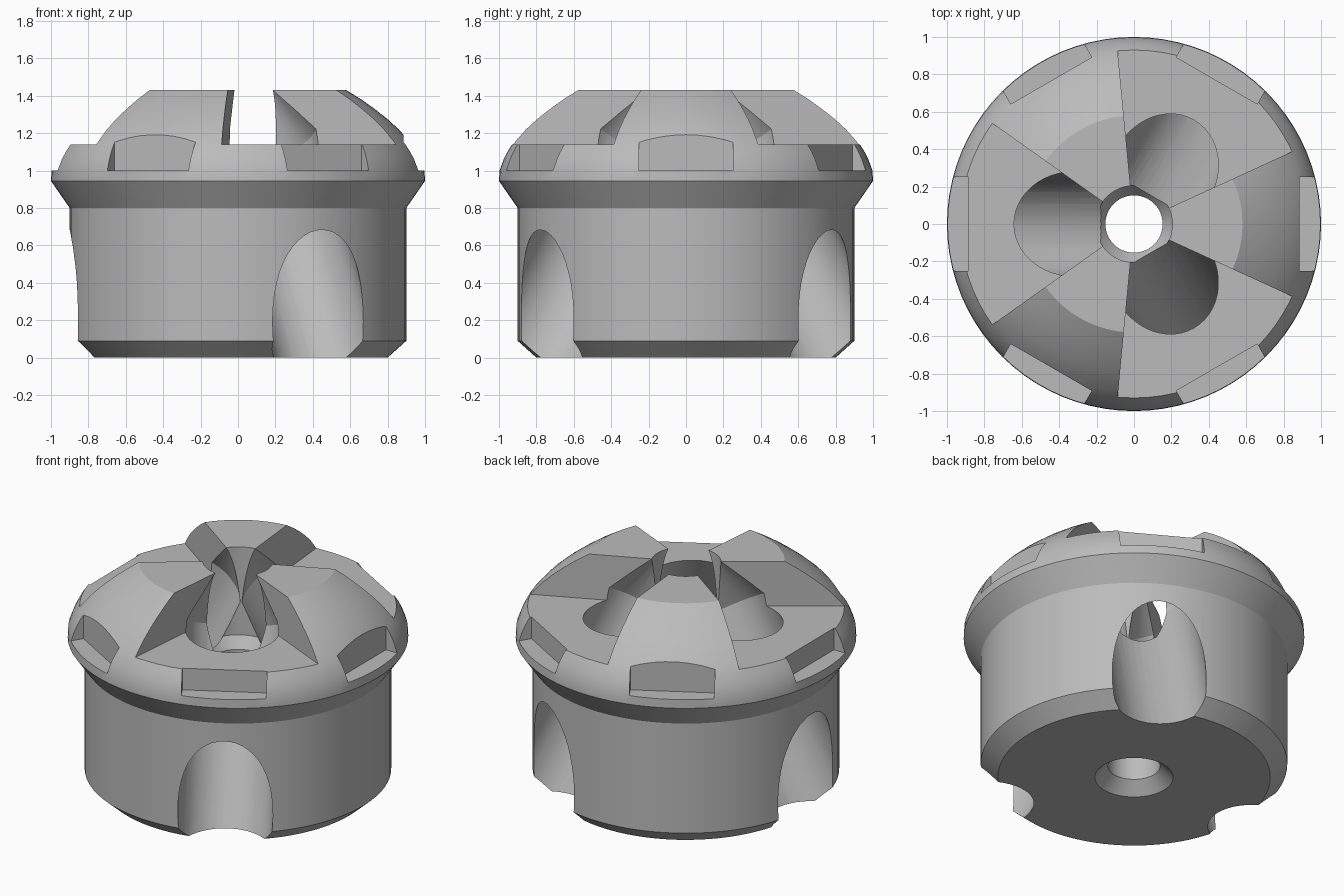
import bpy, bmesh
from math import atan, cos, sin, pi, radians
from mathutils import Matrix

cube = bpy.data.objects.get("Cube")
if cube:
    bpy.data.objects.remove(cube)

grey = bpy.data.materials.new("plain_grey")
grey.use_nodes = True
grey.diffuse_color = (0.5, 0.5, 0.5, 1)
grey.node_tree.nodes["Principled BSDF"].inputs["Base Color"].default_value = (0.5, 0.5, 0.5, 1)


def finish(name, bm, matrix=Matrix()):
    bm.transform(matrix)
    bmesh.ops.recalc_face_normals(bm, faces=bm.faces)
    mesh = bpy.data.meshes.new(name)
    bm.to_mesh(mesh)
    bm.free()
    mesh.materials.append(grey)
    obj = bpy.data.objects.new(name, mesh)
    bpy.context.collection.objects.link(obj)
    return obj


def lathe(name, profile, steps, ring=False, matrix=Matrix()):
    """Revolve (radius, z) points; a ring joins its ends, otherwise they are capped."""
    bm = bmesh.new()
    loops = [[bm.verts.new((r * cos(2 * pi * i / steps), r * sin(2 * pi * i / steps), z))
              for i in range(steps)] for r, z in profile]
    pairs = list(zip(loops, loops[1:]))
    if ring:
        pairs.append((loops[-1], loops[0]))
    else:
        bm.faces.new(loops[0])
        bm.faces.new(loops[-1])
    for a, b in pairs:
        for i in range(steps):
            j = (i + 1) % steps
            bm.faces.new((a[i], a[j], b[j], b[i]))
    return finish(name, bm, matrix)


def prism(name, outline, low, high, matrix):
    bm = bmesh.new()
    face = bm.faces.new([bm.verts.new((x, y, low)) for x, y in outline])
    top = bmesh.ops.extrude_face_region(bm, geom=[face])["geom"]
    bmesh.ops.translate(bm, vec=(0, 0, high - low),
                        verts=[v for v in top if isinstance(v, bmesh.types.BMVert)])
    return finish(name, bm, matrix)


# Flanged body with domed cap and a central bore countersunk at both ends
body = lathe("domed_body", [
    (0.23, 0), (0.80, 0), (0.90, 0.09), (0.90, 0.80), (1.0, 0.945),
    (0.997, 1.0), (0.975, 1.06), (0.955, 1.1), (0.93, 1.14), (0.90, 1.175),
    (0.86, 1.22), (0.80, 1.275), (0.73, 1.33), (0.66, 1.38), (0.58, 1.43),
    (0.205, 1.43), (0.205, 0.86), (0.153, 0.79), (0.153, 0.075)], 80, ring=True)

cutters = []
slope = 0.565
half = radians(35.4)
for k in range(3):
    turn = Matrix.Rotation(pi / 3 + k * 2 * pi / 3, 4, "Z")
    # Wedge slot through the dome
    wedge = [(0, 0), (1.6 * cos(half), -1.6 * sin(half)), (1.6 * cos(half), 1.6 * sin(half))]
    cutters.append(prism("slot_cutter", wedge, 1.14, 1.7, turn))
    # Slanted drill hole, pointed at its upper end
    tilt = turn @ Matrix.Translation((0.32, 0, 1.14)) @ Matrix.Rotation(-atan(slope), 4, "Y")
    cutters.append(lathe("drill_cutter", [(0.28, -1.65), (0.28, 0.046), (0.004, 0.528)],
                         48, matrix=tilt))

# Six flat notches around the rim
for k in range(6):
    box = [(0.885, -0.25), (1.3, -0.25), (1.3, 0.25), (0.885, 0.25)]
    cutters.append(prism("notch_cutter", box, 1.0, 1.4, Matrix.Rotation(k * pi / 3, 4, "Z")))

for cutter in cutters:
    mod = body.modifiers.new("cut", "BOOLEAN")
    mod.operation = "DIFFERENCE"
    mod.solver = "EXACT"
    mod.object = cutter
    cutter.hide_render = True

# Apply the cuts, then remove the cutters
bpy.context.view_layer.update()
graph = bpy.context.evaluated_depsgraph_get()
cut_mesh = bpy.data.meshes.new_from_object(body.evaluated_get(graph))
body.modifiers.clear()
body.data = cut_mesh
for cutter in cutters:
    bpy.data.objects.remove(cutter)

bpy.ops.object.select_all(action="DESELECT")
body.select_set(True)
bpy.context.view_layer.objects.active = body
bpy.ops.object.shade_smooth_by_angle(angle=radians(25))
